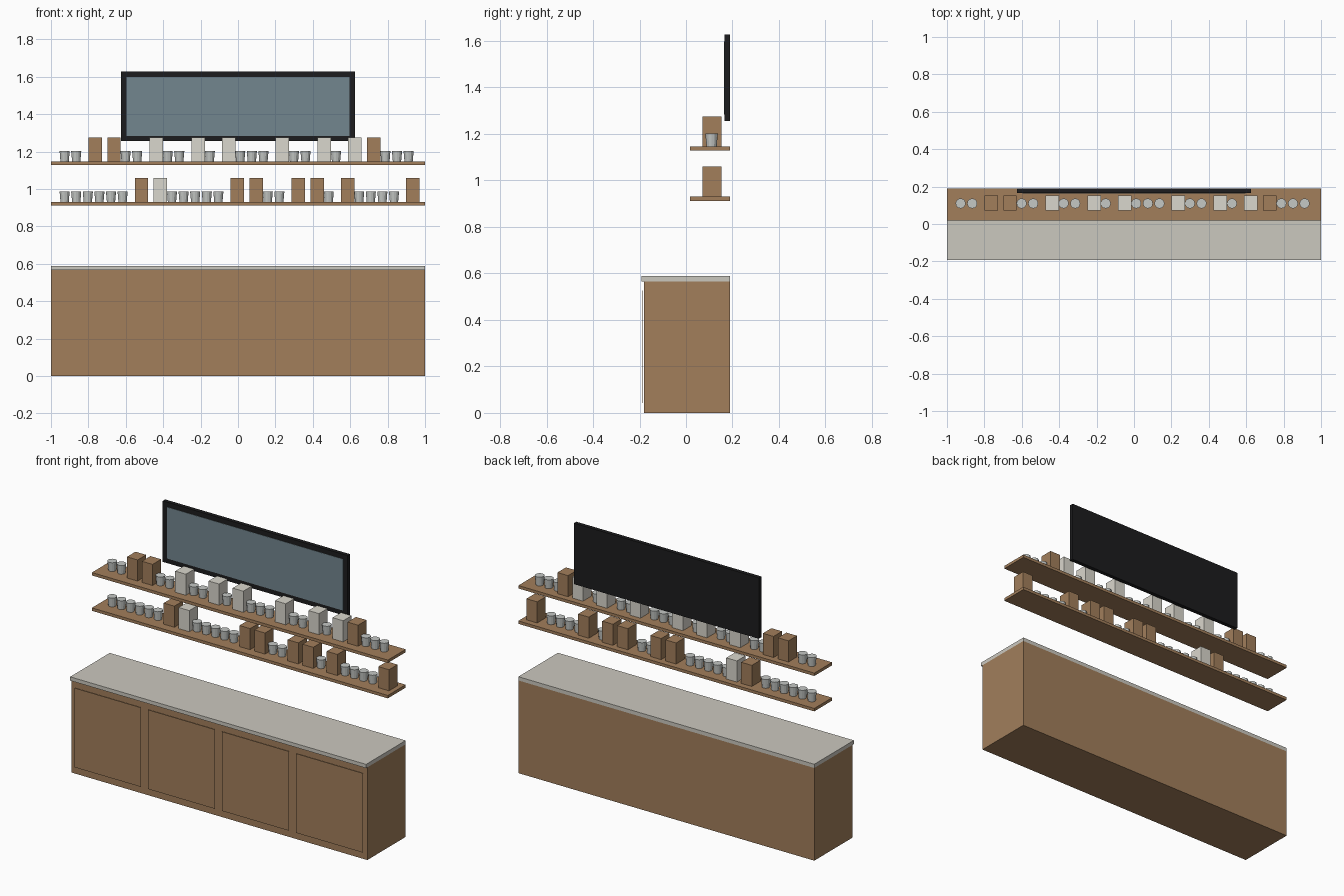
import bpy
import bmesh
from mathutils import Matrix, Vector

cube = bpy.data.objects.get("Cube")
if cube:
    bpy.data.objects.remove(cube, do_unlink=True)


def material(name, rgb):
    m = bpy.data.materials.new(name)
    m.use_nodes = True
    colour = (*rgb, 1)
    m.diffuse_color = colour
    m.node_tree.nodes["Principled BSDF"].inputs["Base Color"].default_value = colour
    return m


WOOD = material("wood", (0.36, 0.21, 0.105))
STONE = material("pale_stone", (0.60, 0.58, 0.52))
CREAM = material("cream", (0.70, 0.68, 0.61))
SILVER = material("silver", (0.56, 0.58, 0.56))
BLACK = material("black", (0.012, 0.012, 0.013))
GLASS = material("screen_glass", (0.17, 0.24, 0.275))


def finish(name, bm, mat):
    mesh = bpy.data.meshes.new(name)
    bm.to_mesh(mesh)
    bm.free()
    mesh.materials.append(mat)
    ob = bpy.data.objects.new(name, mesh)
    bpy.context.collection.objects.link(ob)
    return ob


def box(name, x, y, z, mat):
    """Box from (min, max) pairs on each axis."""
    lo, hi = (Vector(c) for c in zip(x, y, z))
    bm = bmesh.new()
    size = Matrix.Diagonal((*(hi - lo), 1))
    bmesh.ops.create_cube(bm, size=1, matrix=Matrix.Translation((lo + hi) / 2) @ size)
    return finish(name, bm, mat)


def cup(name, x, y, z, height=0.056):
    bm = bmesh.new()
    bmesh.ops.create_cone(bm, cap_ends=True, segments=12, radius1=0.022, radius2=0.027,
                          depth=height, matrix=Matrix.Translation((x, y, z + height / 2)))
    return finish(name, bm, SILVER)


# Counter with worktop and four thin door panels
BACK = 0.19
box("counter_body", (-1, 1), (-0.18, BACK), (0, 0.566), WOOD)
box("worktop", (-1, 1), (-0.192, BACK), (0.566, 0.589), STONE)
for i in range(4):
    left = -0.975 + i * 0.5
    box(f"door_{i + 1}", (left, left + 0.45), (-0.188, -0.185), (0.042, 0.526), WOOD)

# Wall shelves, each stocked from one end: c = cup, b = wooden box, w = cream box
STOCK = {
    "lower": (0.93, "ccccccbwcccccbbccbbcbccccb"),
    "upper": (1.146, "ccbbccwccwcwcccwccwcwbccc"),
}
ITEM_Y = 0.112
for level, (top, row) in STOCK.items():
    box(f"{level}_shelf", (-1, 1), (0.018, BACK), (top - 0.018, top), WOOD)
    x = -0.989
    for n, kind in enumerate(row, 1):
        x += 0.062 if kind == "c" else 0.101
        if kind == "c":
            cup(f"{level}_cup_{n}", x, ITEM_Y - 0.002, top)
        else:
            box(f"{level}_box_{n}", (x - 0.036, x + 0.036), (ITEM_Y - 0.041, ITEM_Y + 0.041),
                (top, top + 0.129), WOOD if kind == "b" else CREAM)

# Wide display board with a thin glass plate on its front
box("display_frame", (-0.625, 0.625), (0.166, BACK), (1.255, 1.627), BLACK)
box("display_screen", (-0.596, 0.596), (0.164, 0.167), (1.284, 1.598), GLASS)
